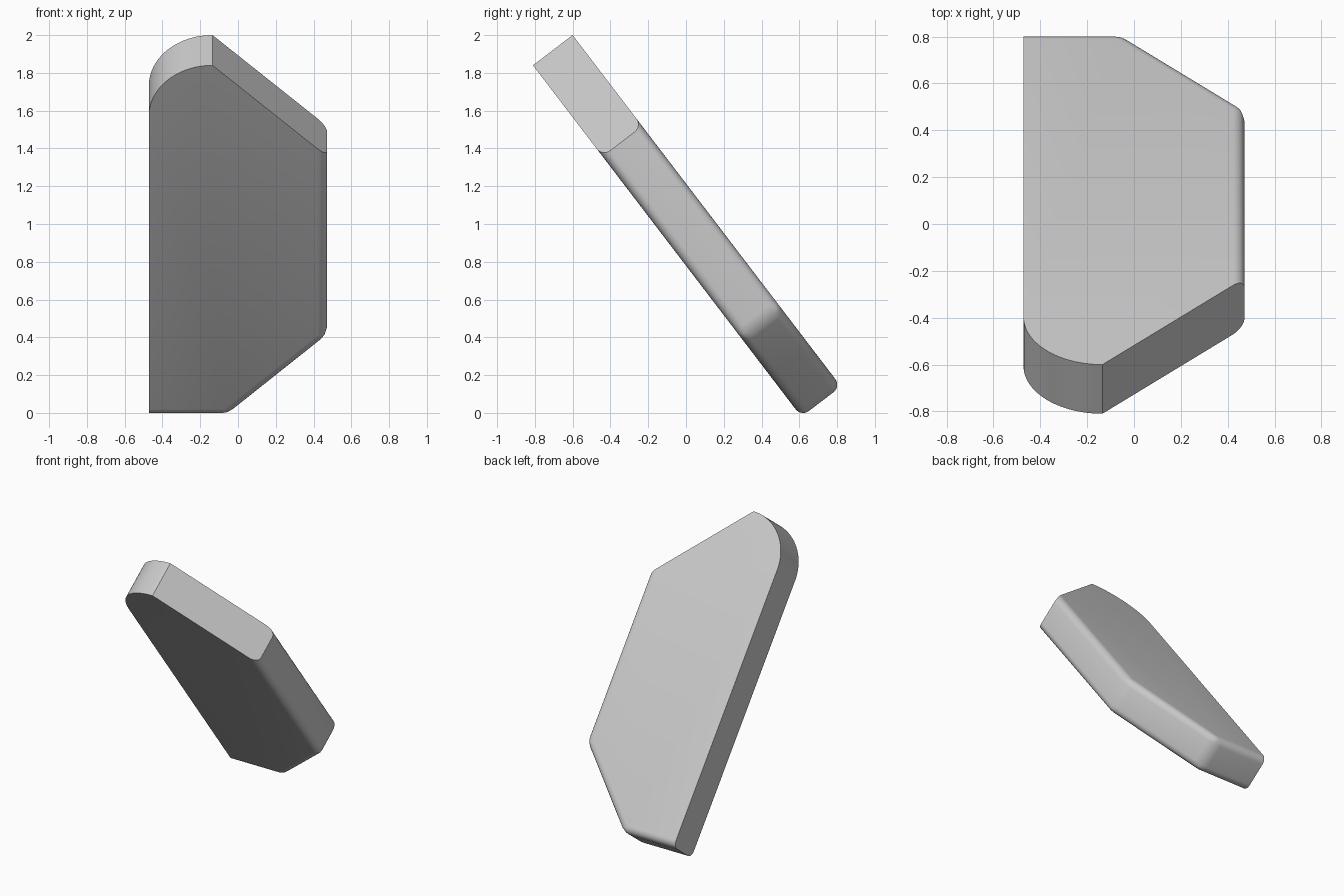
import bpy
import bmesh
from math import radians, sin, cos, pi
from mathutils import Matrix

old = bpy.data.objects.get("Cube")
if old:
    bpy.data.objects.remove(old, do_unlink=True)

# One plain grey material
grey = bpy.data.materials.new("light_grey")
grey.use_nodes = True
colour = (0.6, 0.6, 0.6, 1)
grey.diffuse_color = colour
grey.node_tree.nodes["Principled BSDF"].inputs["Base Color"].default_value = colour

# Slab outline: x across, height along the slab
LEFT, RIGHT, PEAK = -0.472, 0.472, -0.135
BOTTOM, TOP = -0.387, 1.954
FRONT, BACK = 0.473, 0.737
radius = PEAK - LEFT
lower = (RIGHT, 0.135)
upper = (RIGHT, TOP - (RIGHT - PEAK))
foot = (-0.05, BOTTOM)
outline = [(LEFT, BOTTOM), foot, lower, upper]
steps = 24
for i in range(steps + 1):
    a = pi / 2 + pi / 2 * i / steps
    outline.append((PEAK + radius * cos(a), TOP - radius + radius * sin(a)))

# Extrude the outline through the thickness
bm = bmesh.new()
front = [bm.verts.new((x, FRONT, h)) for x, h in outline]
back = [bm.verts.new((x, BACK, h)) for x, h in outline]
bm.faces.new(front)
bm.faces.new(back[::-1])
count = len(outline)
for i in range(count):
    j = (i + 1) % count
    bm.faces.new((front[i], back[i], back[j], front[j]))
bmesh.ops.recalc_face_normals(bm, faces=bm.faces[:])

# Round the bottom, lower diagonal and right side; the other rims stay sharp
pairs = [(ring[i], ring[i + 1]) for ring in (front, back) for i in range(3)]
pairs += [(front[i], back[i]) for i in (1, 2)]
rounded = [bm.edges.get(p) for p in pairs]
bmesh.ops.bevel(bm, geom=rounded, offset=0.05, offset_type='OFFSET',
                segments=6, profile=0.5, affect='EDGES')

# Lean the slab towards the front
bm.transform(Matrix.Rotation(radians(37.37), 4, 'X'))
mesh = bpy.data.meshes.new("leaning_slab")
bm.to_mesh(mesh)
bm.free()
mesh.materials.append(grey)
slab = bpy.data.objects.new("leaning_slab", mesh)
bpy.context.collection.objects.link(slab)
bpy.context.view_layer.objects.active = slab
slab.select_set(True)
bpy.ops.object.shade_smooth_by_angle(angle=radians(30))
